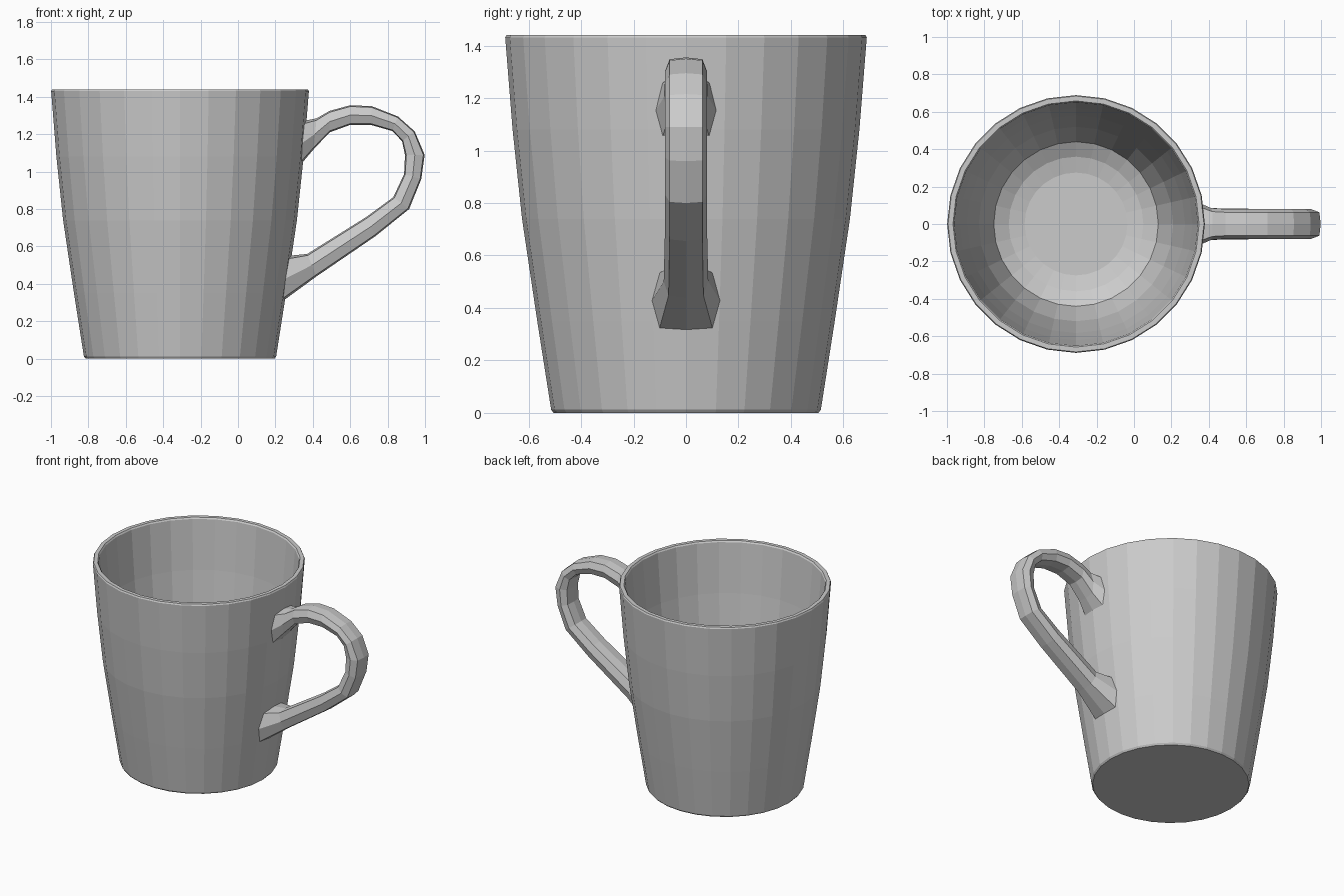
import bpy
import bmesh
from math import cos, sin, tau
from mathutils import Vector

cube = bpy.data.objects.get("Cube")
if cube:
    bpy.data.objects.remove(cube)


def loft(name, rings):
    """Skin a list of closed rings and cap both ends."""
    bm = bmesh.new()
    loops = [[bm.verts.new(p) for p in ring] for ring in rings]
    n = len(loops[0])
    for a, b in zip(loops, loops[1:]):
        for i in range(n):
            j = (i + 1) % n
            bm.faces.new((a[i], a[j], b[j], b[i]))
    bm.faces.new(loops[0][::-1])
    bm.faces.new(loops[-1])
    bmesh.ops.recalc_face_normals(bm, faces=bm.faces)
    mesh = bpy.data.meshes.new(name)
    bm.to_mesh(mesh)
    bm.free()
    obj = bpy.data.objects.new(name, mesh)
    bpy.context.collection.objects.link(obj)
    return obj


# Mug body: (radius, height) up the outside, over the rim, down to the floor
SIDES = 28
CENTRE_X = -0.31
profile = [
    (0.505, 0), (0.514, 0.012), (0.567, 0.35), (0.625, 0.74), (0.661, 1.08),
    (0.689, 1.43), (0.684, 1.44), (0.658, 1.44), (0.651, 1.43),
    (0.622, 1.08), (0.583, 0.74), (0.52, 0.35), (0.44, 0.13),
    (0.36, 0.085), (0.275, 0.065),
]


def circle(radius, z):
    angles = [tau * i / SIDES for i in range(SIDES)]
    return [(CENTRE_X + radius * cos(a), radius * sin(a), z) for a in angles]


loft("mug_body", [circle(r, z) for r, z in profile])

# Handle: outer edge (x, z), inner edge (x, z), half width
stations = [
    ((0.345, 1.27), (0.32, 1.02), 0.12),
    ((0.42, 1.285), (0.405, 1.12), 0.085),
    ((0.49, 1.325), (0.49, 1.21), 0.08),
    ((0.60, 1.355), (0.60, 1.25), 0.08),
    ((0.715, 1.35), (0.71, 1.25), 0.08),
    ((0.855, 1.295), (0.825, 1.217), 0.08),
    ((0.945, 1.215), (0.877, 1.163), 0.08),
    ((0.998, 1.09), (0.893, 1.088), 0.08),
    ((0.98, 0.96), (0.888, 0.987), 0.08),
    ((0.915, 0.80), (0.83, 0.863), 0.08),
    ((0.735, 0.655), (0.685, 0.757), 0.08),
    ((0.42, 0.44), (0.37, 0.56), 0.085),
    ((0.235, 0.305), (0.27, 0.55), 0.13),
]
# Squarish eight-sided section: (across, towards outer edge)
section = [(0, 1), (0.78, 0.87), (1, 0), (0.78, -0.87),
           (0, -1), (-0.78, -0.87), (-1, 0), (-0.78, 0.87)]


def handle_ring(outer, inner, width):
    o = Vector((outer[0], 0, outer[1]))
    i = Vector((inner[0], 0, inner[1]))
    mid, half = (o + i) / 2, (o - i) / 2
    return [mid + half * v + Vector((0, width * u, 0)) for u, v in section]


loft("handle", [handle_ring(*s) for s in stations])
